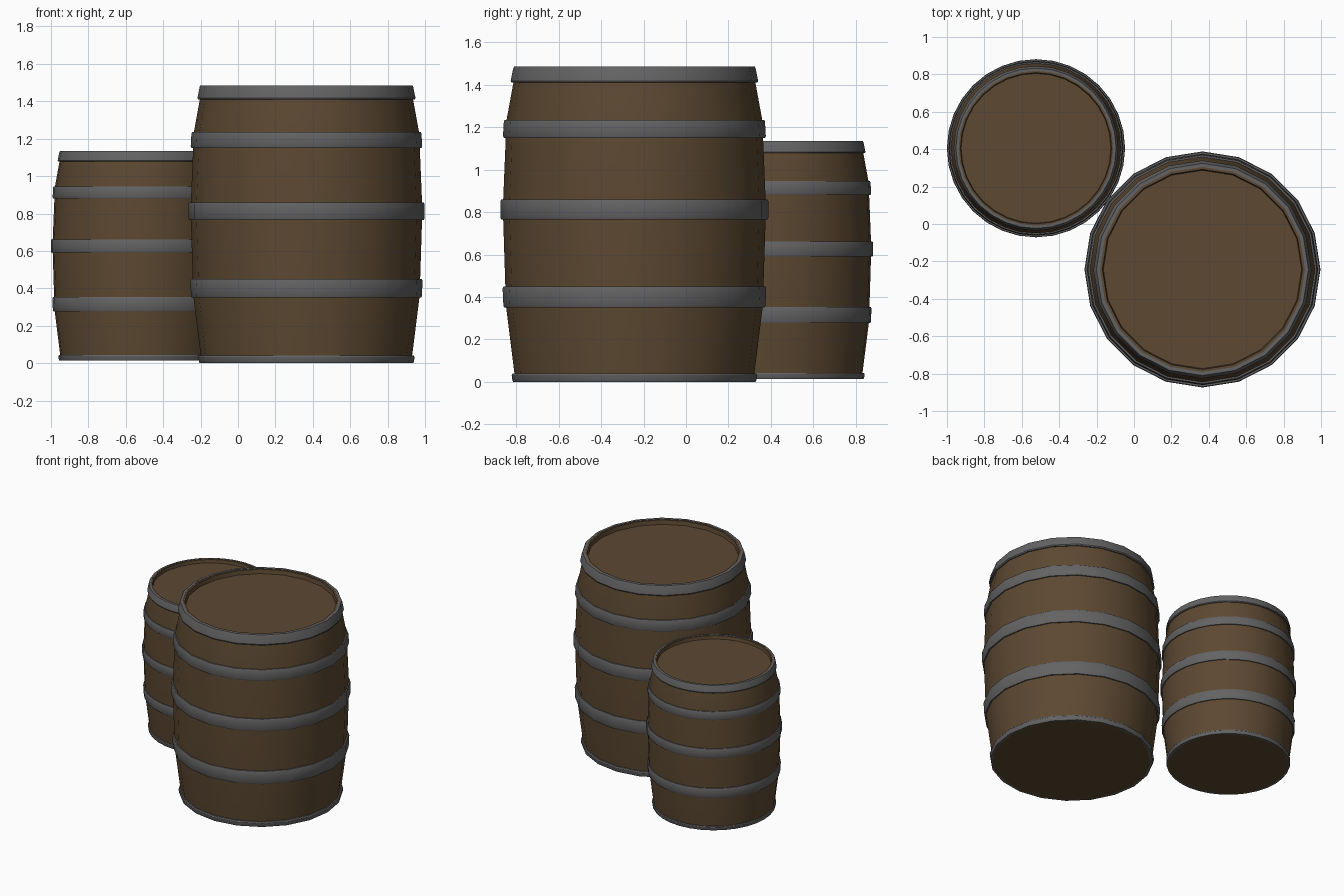
import bpy, bmesh, math

if "Cube" in bpy.data.objects:
    bpy.data.objects.remove(bpy.data.objects["Cube"])


def material(name, rgb):
    m = bpy.data.materials.new(name)
    m.diffuse_color = (*rgb, 1)
    m.use_nodes = True
    m.node_tree.nodes["Principled BSDF"].inputs["Base Color"].default_value = m.diffuse_color
    return m


WOOD = material("brown wood", (0.107, 0.065, 0.031))
IRON = material("grey iron", (0.125, 0.125, 0.128))


def lathe(name, profile, sides, mat, place, closed=False):
    """Spin (radius, z) points round the z axis; open profiles get end caps."""
    (x, y, z0), s = place
    bm = bmesh.new()
    rings = []
    for r, z in profile:
        rings.append([bm.verts.new((r * s * math.cos(a), r * s * math.sin(a), z * s))
                      for a in (2 * math.pi * i / sides for i in range(sides))])
    pairs = list(zip(rings, rings[1:]))
    if closed:
        pairs.append((rings[-1], rings[0]))
    else:
        bm.faces.new(rings[0][::-1])
        bm.faces.new(rings[-1])
    for a, b in pairs:
        for i in range(sides):
            j = (i + 1) % sides
            bm.faces.new((a[i], a[j], b[j], b[i]))
    bmesh.ops.recalc_face_normals(bm, faces=bm.faces)
    me = bpy.data.meshes.new(name)
    bm.to_mesh(me)
    bm.free()
    me.materials.append(mat)
    ob = bpy.data.objects.new(name, me)
    ob.location = (x, y, z0)
    bpy.context.collection.objects.link(ob)
    bpy.context.view_layer.objects.active = ob
    ob.select_set(True)
    bpy.ops.object.shade_smooth_by_angle(angle=math.radians(30))
    ob.select_set(False)


# Bulging stave outline
STAVES = [(0.562, 0.0), (0.565, 0.04), (0.604, 0.35), (0.608, 0.45), (0.618, 0.765),
          (0.618, 0.86), (0.606, 1.15), (0.602, 1.235), (0.57, 1.41), (0.558, 1.482)]


def stave_radius(z):
    for (r0, z0), (r1, z1) in zip(STAVES, STAVES[1:]):
        if z <= z1:
            return r0 + (r1 - r0) * (z - z0) / (z1 - z0)
    return STAVES[-1][0]


HOOPS = {"bottom_hoop": (0.0, 0.04), "lower_hoop": (0.35, 0.45), "middle_hoop": (0.765, 0.86),
         "upper_hoop": (1.15, 1.235), "top_hoop": (1.41, 1.485)}


def barrel(size, sides, place):
    # Staves with a raised rim and a recessed lid
    rim = [(0.535, 1.482), (0.53, 1.45)]
    lathe(size + "_barrel_body", STAVES + rim, sides, WOOD, place)
    # Iron hoops with bevelled edges
    for name, (z0, z1) in HOOPS.items():
        a, b, e = stave_radius(z0), stave_radius(z1), 0.008
        t = 0.013
        ring = [(a - 0.01, z0), (a + t - 0.004, z0), (a + t, z0 + e),
                (b + t, z1 - e), (b + t - 0.004, z1), (b - 0.01, z1)]
        lathe(size + "_barrel_" + name, ring, sides, IRON, place, closed=True)


barrel("large", 20, ((0.366, -0.243, 0.0), 1.0))
barrel("small", 32, ((-0.524, 0.405, 0.013), 0.755))
